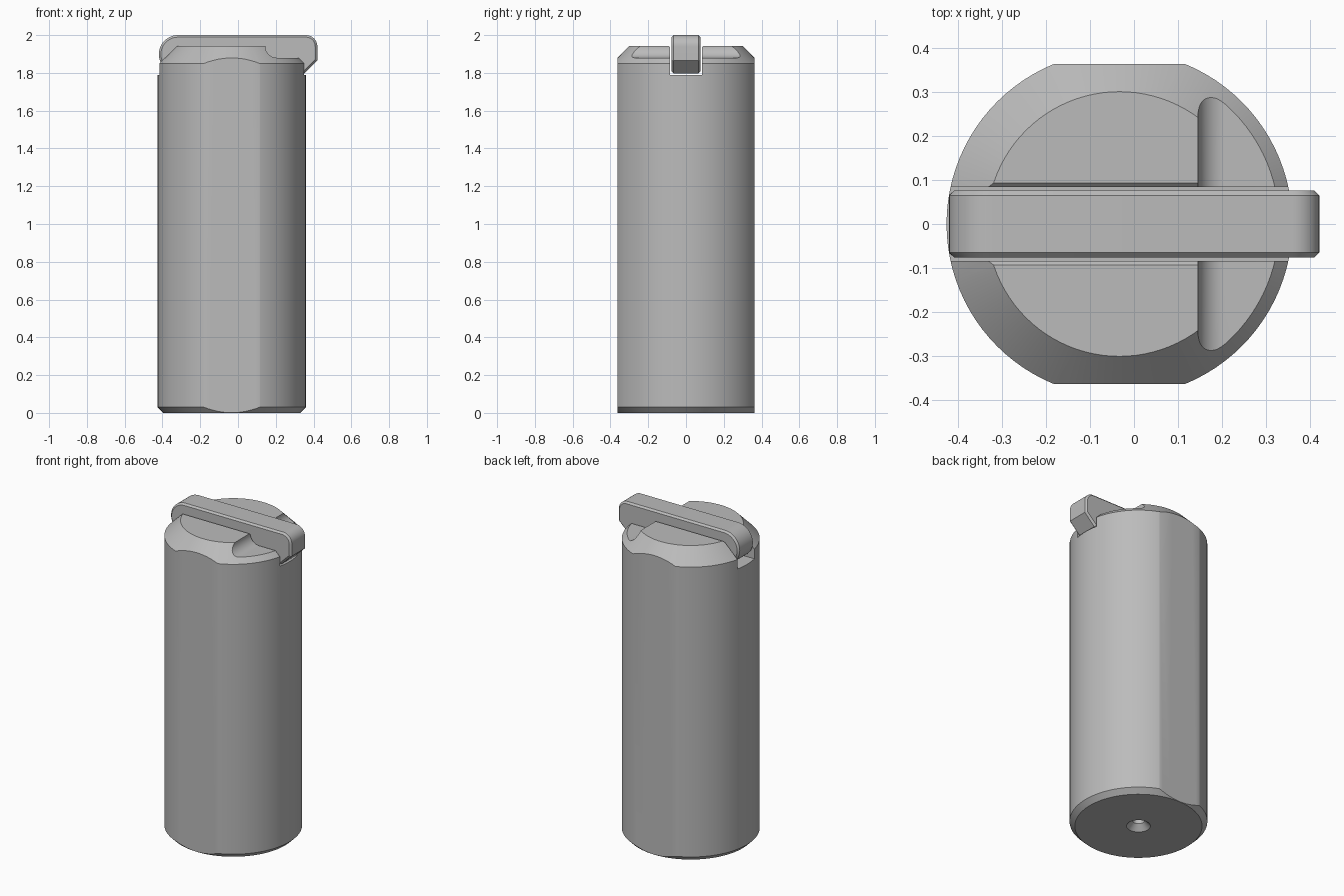
import bpy, bmesh, math
from mathutils import Vector

cube = bpy.data.objects.get("Cube")
if cube:
    bpy.data.objects.remove(cube, do_unlink=True)

grey = bpy.data.materials.new("plain_grey")
grey.use_nodes = True
colour = (0.5, 0.5, 0.5, 1)
grey.diffuse_color = colour
for node in grey.node_tree.nodes:
    if node.type == 'BSDF_PRINCIPLED':
        node.inputs["Base Color"].default_value = colour


def make_object(name, bm):
    bmesh.ops.recalc_face_normals(bm, faces=bm.faces[:])
    mesh = bpy.data.meshes.new(name)
    bm.to_mesh(mesh)
    bm.free()
    mesh.materials.append(grey)
    obj = bpy.data.objects.new(name, mesh)
    bpy.context.scene.collection.objects.link(obj)
    return obj


def arc(cx, cz, r, start, end, steps=12):
    angles = [math.radians(start + (end - start) * i / steps) for i in range(steps + 1)]
    return [(cx + r * math.cos(a), cz + r * math.sin(a)) for a in angles]


def prism(points, start, step):
    """Extrude a closed outline of 3D points along step."""
    bm = bmesh.new()
    face = bm.faces.new([bm.verts.new(Vector(p) + Vector(start)) for p in points])
    out = bmesh.ops.extrude_face_region(bm, geom=[face])
    verts = [g for g in out["geom"] if isinstance(g, bmesh.types.BMVert)]
    bmesh.ops.translate(bm, verts=verts, vec=step)
    return bm


def side_prism(outline, half_width):
    return prism([(x, 0, z) for x, z in outline], (0, -half_width, 0), (0, 2 * half_width, 0))


def shade(obj):
    bpy.ops.object.select_all(action='DESELECT')
    obj.select_set(True)
    bpy.context.view_layer.objects.active = obj
    bpy.ops.object.shade_smooth_by_angle(angle=math.radians(25))


CENTRE = -0.033   # axis of the body
FLAT = 0.363      # distance of the side flats
TOP = 1.943

# Body: turned profile with a countersunk hole underneath and chamfered ends
profile = [(0, 0.1), (0.034, 0.1), (0.034, 0.035), (0.068, 0), (0.362, 0),
           (0.392, 0.03), (0.392, 1.85), (0.3, TOP), (0, TOP)]
bm = bmesh.new()
ring = [bm.verts.new((CENTRE + r, 0, z)) for r, z in profile]
edges = [bm.edges.new(pair) for pair in zip(ring, ring[1:])]
bmesh.ops.spin(bm, geom=ring + edges, cent=(CENTRE, 0, 0), axis=(0, 0, 1),
               angle=2 * math.pi, steps=96)
bmesh.ops.remove_doubles(bm, verts=bm.verts[:], dist=1e-4)

# Front and back flats
for side in (-1, 1):
    bmesh.ops.bisect_plane(bm, geom=bm.verts[:] + bm.edges[:] + bm.faces[:],
                           plane_co=(0, side * FLAT, 0), plane_no=(0, side, 0),
                           clear_outer=True)
    bmesh.ops.holes_fill(bm, edges=[e for e in bm.edges if e.is_boundary], sides=0)
body = make_object("body", bm)

# Slot across the top with eased upper edges, and the stepped finger notch
half = [(0.084, 1.79), (0.084, 1.934), (0.093, TOP), (0.093, 2.2)]
slot_outline = half + [(-y, z) for y, z in reversed(half)]
slot = make_object("slot_cutter", prism([(0, y, z) for y, z in slot_outline],
                                        (-0.7, 0, 0), (1.4, 0, 0)))
notch_outline = [(0.6, 2.2), (0.145, 2.2)] + arc(0.205, 1.94, 0.06, 180, 270) + [(0.6, 1.88)]
notch = make_object("notch_cutter", side_prism(notch_outline, 0.6))

for cutter in (notch, slot):
    cutter.hide_render = True
    cut = body.modifiers.new(cutter.name, 'BOOLEAN')
    cut.operation = 'DIFFERENCE'
    cut.solver = 'EXACT'
    cut.object = cutter
bpy.context.view_layer.update()
carved = bpy.data.meshes.new_from_object(body.evaluated_get(bpy.context.evaluated_depsgraph_get()))
body.modifiers.clear()
body.data = carved
for cutter in (notch, slot):
    bpy.data.objects.remove(cutter, do_unlink=True)
shade(body)

# Lever bar: round pivot end, rounded nose and angled lower lip
lever_outline = (arc(-0.318, 1.899, 0.101, 270, 90, 28) + arc(0.36, 1.94, 0.06, 90, 0)
                 + [(0.42, 1.865), (0.35, 1.797)])
bm = side_prism(lever_outline, 0.076)
rims = [e for e in bm.edges if abs(e.verts[0].co.y - e.verts[1].co.y) < 1e-5]
bmesh.ops.bevel(bm, geom=rims, offset=0.011, segments=1, affect='EDGES', profile=0.5)
lever = make_object("lever_bar", bm)
shade(lever)
